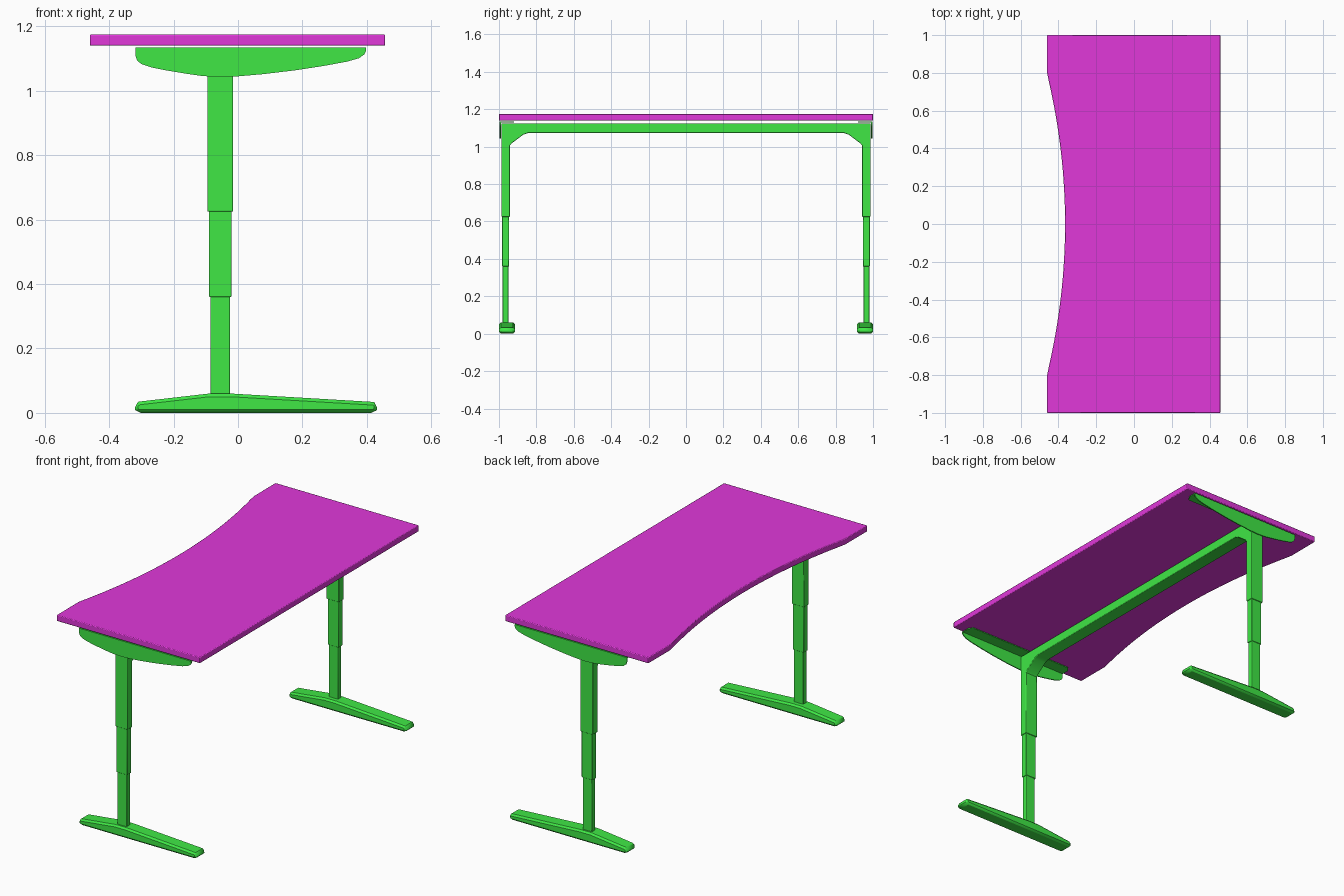
import bpy, bmesh
from math import radians

if "Cube" in bpy.data.objects:
    bpy.data.objects.remove(bpy.data.objects["Cube"])


def material(name, color):
    m = bpy.data.materials.new(name)
    m.diffuse_color = color
    m.use_nodes = True
    m.node_tree.nodes["Principled BSDF"].inputs["Base Color"].default_value = m.diffuse_color
    return m


GREEN = material("green", (0.05, 0.8, 0.06, 1))
MAGENTA = material("magenta", (0.75, 0.04, 0.7, 1))


def prism(name, pts, axis, lo, hi, mat, bevel=0.0, mirror=False, segs=2):
    """Extrude a 2D profile along one axis, from lo to hi."""
    place = {"x": lambda a, b, d: (d, a, b),
             "y": lambda a, b, d: (a, d, b),
             "z": lambda a, b, d: (a, b, d)}[axis]
    bm = bmesh.new()
    bottom = [bm.verts.new(place(a, b, lo)) for a, b in pts]
    top = [bm.verts.new(place(a, b, hi)) for a, b in pts]
    bm.faces.new(bottom)
    bm.faces.new(top)
    n = len(pts)
    for i in range(n):
        j = (i + 1) % n
        bm.faces.new((bottom[i], bottom[j], top[j], top[i]))
    bmesh.ops.recalc_face_normals(bm, faces=bm.faces)
    mesh = bpy.data.meshes.new(name)
    bm.to_mesh(mesh)
    bm.free()
    mesh.materials.append(mat)
    ob = bpy.data.objects.new(name, mesh)
    bpy.context.collection.objects.link(ob)
    bpy.ops.object.select_all(action="DESELECT")
    ob.select_set(True)
    bpy.context.view_layer.objects.active = ob
    bpy.ops.object.shade_smooth_by_angle(angle=radians(30))
    if bevel:
        b = ob.modifiers.new("bevel", "BEVEL")
        b.width, b.segments, b.limit_method = bevel, segs, "ANGLE"
        b.angle_limit = radians(40)
    if mirror:
        m = ob.modifiers.new("mirror", "MIRROR")
        m.use_axis = (False, True, False)
    return ob


def rect(a0, a1, b0, b1):
    return [(a0, b0), (a1, b0), (a1, b1), (a0, b1)]


# Tabletop with a shallow curved cut-out along the user's side
curve = []
for i in range(33):
    y = 0.76 - 1.52 * i / 32
    curve.append((-0.365 - 0.087 * (y / 0.76) ** 2, y))
top_pts = ([(0.457, -1), (0.457, 1), (-0.46, 1), (-0.46, 0.80)] + curve
           + [(-0.46, -0.80), (-0.46, -1)])
prism("tabletop", top_pts, "z", 1.14, 1.175, MAGENTA, 0.004)

# Upper frame: crossbeam, gusseted corners and outer leg sleeves in one arch
half = [(0.987, 0.625), (0.942, 0.625), (0.942, 1.005), (0.932, 1.018),
        (0.870, 1.064), (0.845, 1.073)]
outer = (0.987, 1.125)
arch = ([outer] + half + [(-y, z) for y, z in reversed(half)]
        + [(-outer[0], outer[1])])
prism("upper_frame", arch, "x", -0.095, -0.015, GREEN, 0.003)

# Telescoping leg stages
prism("middle_leg_stage", rect(-0.090, -0.020, 0.946, 0.983), "z",
      0.36, 0.63, GREEN, 0.003, True)
prism("lower_leg_stage", rect(-0.085, -0.025, 0.949, 0.980), "z",
      0.05, 0.365, GREEN, 0.003, True)

# Tapered feet
foot = [(-0.312, 0), (0.424, 0), (0.432, 0.010), (0.432, 0.026),
        (0.422, 0.034), (-0.02, 0.06), (-0.09, 0.06), (-0.308, 0.035),
        (-0.32, 0.026), (-0.32, 0.010)]
prism("foot", foot, "y", 0.915, 1.0, GREEN, 0.010, True, 1)

# Top supports: curved side plate plus horizontal flange under the tabletop
plate = [(-0.319, 1.135), (-0.319, 1.110), (-0.313, 1.094), (-0.300, 1.083),
         (-0.270, 1.073), (-0.220, 1.063), (-0.160, 1.053), (-0.110, 1.046),
         (-0.060, 1.043), (0.0, 1.045), (0.080, 1.052), (0.180, 1.064),
         (0.270, 1.078), (0.340, 1.091), (0.375, 1.101), (0.392, 1.113),
         (0.398, 1.124), (0.398, 1.135)]
prism("support_side_plate", plate, "y", 0.990, 0.996, GREEN, 0, True)
prism("support_flange", [(-0.319, 0.991), (-0.319, 0.945), (-0.30, 0.92),
                         (0.38, 0.92), (0.398, 0.945), (0.398, 0.991)],
      "z", 1.130, 1.135, GREEN, 0, True)
